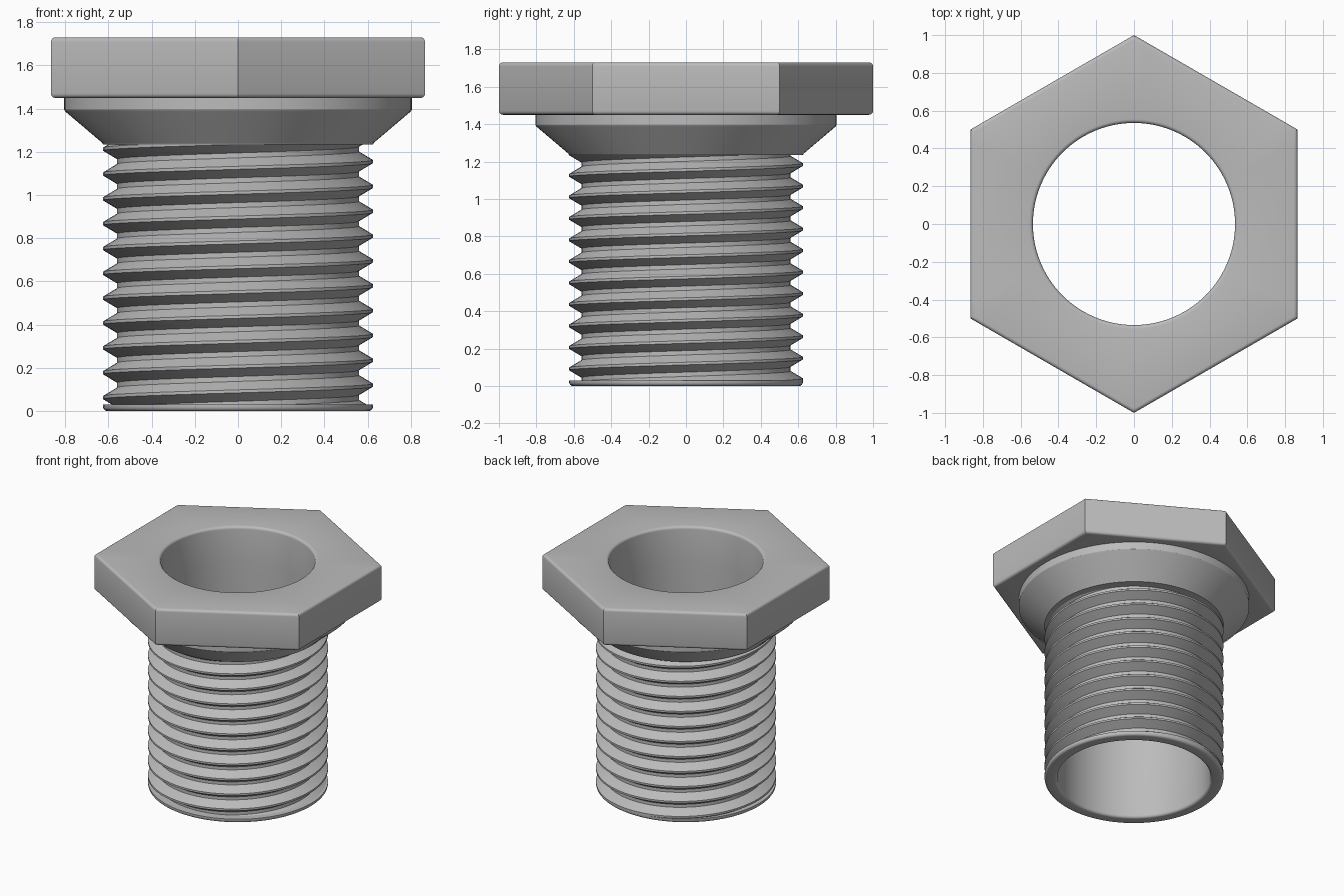
import bpy
import bmesh
from math import sin, cos, radians, tau

SEG = 96             # divisions around the axis
BORE = 0.535
FILLET = 0.02
APOTHEM = 0.866
HEAD_LOW, HEAD_TOP = 1.45, 1.73
SHANK_LOW, SHANK_TOP = 0.03, 1.235
PITCH = 0.115

if "Cube" in bpy.data.objects:
    bpy.data.objects.remove(bpy.data.objects["Cube"])

steel = bpy.data.materials.new("grey_steel")
steel.use_nodes = True
steel.diffuse_color = (0.5, 0.5, 0.5, 1)
steel.node_tree.nodes["Principled BSDF"].inputs["Base Color"].default_value = (0.5, 0.5, 0.5, 1)


def arc(r, z, start, end, steps=4, radius=FILLET):
    """Rounded corner as (radius, height) points."""
    out = []
    for i in range(steps + 1):
        a = radians(start + (end - start) * i / steps)
        out.append((r + radius * cos(a), z + radius * sin(a)))
    return out


def circle(r, z):
    return [(r * cos(tau * j / SEG), r * sin(tau * j / SEG), z) for j in range(SEG)]


def hexagon(apothem, z):
    """Hexagon outline sampled at the same angles as the circles."""
    pts = []
    for j in range(SEG):
        deg = 360 * j / SEG
        r = apothem / cos(radians((deg + 30) % 60 - 30))
        pts.append((r * cos(radians(deg)), r * sin(radians(deg)), z))
    return pts


def skin(rows, closed=True):
    """Join rows of points into a surface."""
    bm = bmesh.new()
    grid = [[bm.verts.new(p) for p in row] for row in rows]
    for up, low in zip(grid, grid[1:]):
        n = len(up)
        for j in range(n if closed else n - 1):
            k = (j + 1) % n
            bm.faces.new((up[j], low[j], low[k], up[k]))
    return bm


def finish(name, bm):
    mesh = bpy.data.meshes.new(name)
    bm.to_mesh(mesh)
    bm.free()
    mesh.materials.append(steel)
    obj = bpy.data.objects.new(name, mesh)
    bpy.context.collection.objects.link(obj)
    bpy.ops.object.select_all(action='DESELECT')
    obj.select_set(True)
    bpy.context.view_layer.objects.active = obj
    bpy.ops.object.shade_smooth_by_angle(angle=radians(30))
    return obj


# Hexagonal head: bore, top face, rounded rims and underside
inner = [(BORE, HEAD_LOW)] + arc(BORE + FILLET, HEAD_TOP - FILLET, 180, 90)
outer = arc(APOTHEM - FILLET, HEAD_TOP - FILLET, 90, 0)
outer += arc(APOTHEM - FILLET, HEAD_LOW + FILLET, 0, -90)
rows = [circle(*p) for p in inner] + [hexagon(*p) for p in outer]
rows.append(circle(0.805, HEAD_LOW))
finish("hex_head", skin(rows))

# Collar, cone, shank core, end lip and bore
profile = [(0.805, HEAD_LOW), (0.805, 1.395), (0.8, 1.387), (0.63, 1.243),
           (0.625, SHANK_TOP), (0.56, SHANK_TOP), (0.56, SHANK_LOW), (0.625, SHANK_LOW)]
profile += arc(0.605, FILLET, 0, -90)
profile += arc(BORE + FILLET, FILLET, 270, 180)
profile.append((BORE, HEAD_LOW))
finish("collar_and_shank", skin([circle(*p) for p in profile]))

# Right-handed screw thread, trimmed flat at both ends
section = [(0.555, 0.049), (0.625, 0.007), (0.625, -0.007), (0.555, -0.049)]
rows = []
for r, dz in section:
    row = []
    for s in range(-2 * SEG, 12 * SEG):
        a = tau * s / SEG
        row.append((r * cos(a), r * sin(a), 0.12 + PITCH * s / SEG + dz))
    rows.append(row)
bm = skin(rows, closed=False)
for z, up in ((SHANK_LOW, -1), (SHANK_TOP, 1)):
    bmesh.ops.bisect_plane(bm, geom=bm.verts[:] + bm.edges[:] + bm.faces[:],
                           plane_co=(0, 0, z), plane_no=(0, 0, up), clear_outer=True)
finish("screw_thread", bm)
